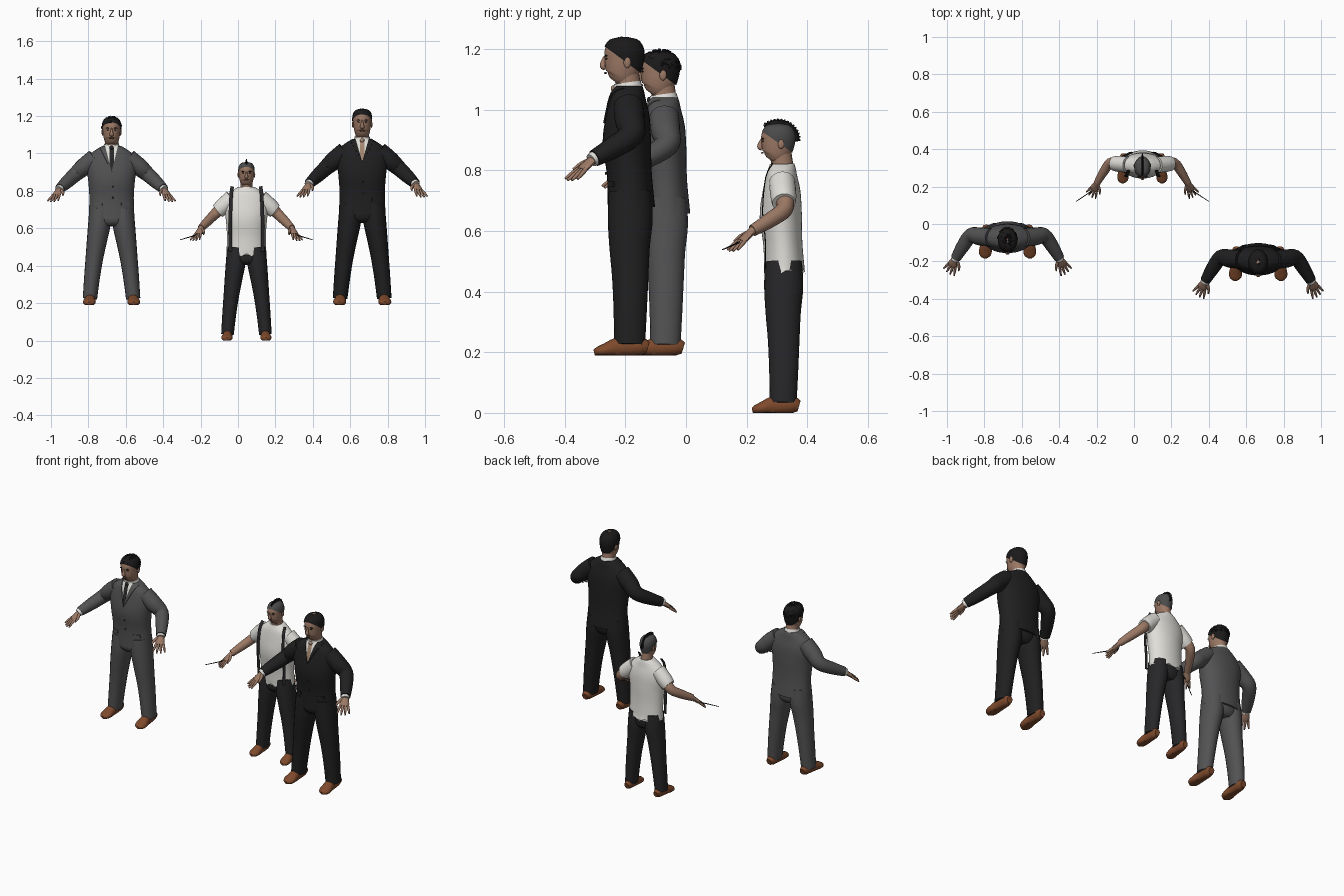
import bpy, bmesh, math, random
from mathutils import Vector, Matrix

if "Cube" in bpy.data.objects:
    bpy.data.objects.remove(bpy.data.objects["Cube"], do_unlink=True)
random.seed(4)
X, Y, Z = Vector((1, 0, 0)), Vector((0, 1, 0)), Vector((0, 0, 1))


def material(name, r, g, b):
    m = bpy.data.materials.new(name)
    m.use_nodes = True
    m.diffuse_color = (r, g, b, 1)
    node = m.node_tree.nodes["Principled BSDF"]
    node.inputs["Base Color"].default_value = (r, g, b, 1)
    node.inputs["Roughness"].default_value = 0.8
    return m


SKIN = material("skin", .33, .19, .13)
LIP = material("lip", .22, .1, .075)
WHITE = material("white_cotton", .74, .73, .69)
BLACK = material("black_cloth", .014, .014, .015)
GREY = material("grey_cloth", .085, .085, .088)
CHARCOAL = material("charcoal_cloth", .02, .02, .022)
HAIR = material("dark_hair", .011, .01, .01)
STUBBLE = material("shaved_scalp", .07, .07, .07)
LEATHER = material("brown_leather", .21, .068, .025)
TAN = material("tan_silk", .38, .25, .17)
fig = {}


def finish(name, bm, *mats, head=False):
    """Turn a bmesh into a shaded object placed with the current figure."""
    bmesh.ops.recalc_face_normals(bm, faces=bm.faces)
    me = bpy.data.meshes.new(name)
    bm.to_mesh(me)
    bm.free()
    for m in mats:
        me.materials.append(m)
    me.shade_smooth()
    me.set_sharp_from_angle(angle=math.radians(45))
    ob = bpy.data.objects.new(fig["name"] + "_" + name, me)
    bpy.context.collection.objects.link(ob)
    k = fig["head"] if head else 1
    sx, sy, sz = fig["scale"]
    ob.location = Vector(fig["at"]) + Z * (.9 * (1 - k) * sz)
    ob.scale = (sx, sy, sz * k)
    return ob


def smooth_rings(rings, n=4):
    """Catmull-Rom through rings of (x, y, z, radius_a, radius_b)."""
    p = [Vector(r) for r in rings]
    out = []
    for i in range(len(p) - 1):
        a, b, c, d = p[max(i - 1, 0)], p[i], p[i + 1], p[min(i + 2, len(p) - 1)]
        for t in (j / n for j in range(n)):
            out.append((b * 2 + (c - a) * t + (a * 2 - b * 5 + c * 4 - d) * t ** 2
                        + (b * 3 - a - c * 3 + d) * t ** 3) * .5)
    return out + [p[-1]]


def loft(rings, seg=20, ref=Y, power=1.0):
    """Closed tube of elliptical sections square to its path."""
    rings = smooth_rings(rings)
    mid = [Vector(r[:3]) for r in rings]
    bm, loops = bmesh.new(), []
    for i, r in enumerate(rings):
        t = (mid[min(i + 1, len(mid) - 1)] - mid[max(i - 1, 0)]).normalized()
        a = ref.cross(t).normalized()
        b = t.cross(a)
        loop = []
        for j in range(seg):
            c, s = math.cos(math.tau * j / seg), math.sin(math.tau * j / seg)
            c, s = (math.copysign(abs(v) ** power, v) for v in (c, s))
            loop.append(bm.verts.new(mid[i] + a * c * max(r[3], .001) + b * s * max(r[4], .001)))
        loops.append(loop)
    for lo, hi in zip(loops, loops[1:]):
        for j in range(seg):
            bm.faces.new((lo[j], lo[j - 1], hi[j - 1], hi[j]))
    bm.faces.new(loops[0])
    bm.faces.new(loops[-1])
    return bm


def upright(profile, grow=0.0):
    """Rings from (z, centre_y, half_width, half_depth)."""
    return [(0, y, z, a + grow, b + grow) for z, y, a, b in profile]


def cut(bm, co, normal, drop=False):
    bmesh.ops.bisect_plane(bm, geom=bm.verts[:] + bm.edges[:] + bm.faces[:],
                           plane_co=co, plane_no=normal, clear_inner=drop)


def blob(bm, co, size):
    bmesh.ops.create_uvsphere(bm, u_segments=12, v_segments=8, radius=1,
                              matrix=Matrix.Translation(co) @ Matrix.Diagonal((*size, 1)))


def spike(bm, co, direction, radius, length):
    rot = direction.to_track_quat('Z', 'Y').to_matrix().to_4x4()
    bmesh.ops.create_cone(bm, segments=6, radius1=radius, radius2=radius * .25, depth=length,
                          cap_ends=True, matrix=Matrix.Translation(co) @ rot)


TORSO = [(.485, .01, .125, .078), (.60, .003, .121, .074), (.70, -.005, .128, .08),
         (.78, -.002, .138, .073), (.835, -.002, .122, .062), (.868, 0, .085, .053),
         (.888, 0, .05, .046)]
SKULL = [(.899, -.04, .018, .026), (.906, -.035, .029, .038), (.92, -.027, .039, .05),
         (.945, -.02, .045, .058), (.975, -.016, .048, .063), (1.0, -.015, .049, .064),
         (1.025, -.015, .044, .056), (1.042, -.015, .031, .04), (1.049, -.015, .008, .01)]
ARM = [(.09, 0, .822, .05), (.15, .005, .772, .049), (.2, .01, .727, .041),
       (.245, -.05, .685, .036), (.282, -.112, .65, .028)]


def jacket(cloth, tie, v_low):
    bm = loft(upright(TORSO), 48, power=.93)
    rise = .89 - v_low
    widths = (.036, .07)
    for w in widths:
        for s in (-1, 1):
            cut(bm, (0, 0, v_low), (s * rise, 0, -w))
    for s in (-1, 1):
        cut(bm, (s * .012, 0, 0), X)
    lapels = []
    for f in bm.faces:
        c = f.calc_center_median()
        reach = (c.z - v_low) / rise
        if c.y < -.01 and reach > 0:
            if abs(c.x) < widths[0] * reach:
                f.material_index = 2 if abs(c.x) < .012 else 1
            elif abs(c.x) < widths[1] * reach:
                lapels.append(f)
    # raised lapels
    geom = bmesh.ops.extrude_face_region(bm, geom=lapels)["geom"]
    bmesh.ops.translate(bm, vec=(0, -.005, .001),
                        verts=[g for g in geom if isinstance(g, bmesh.types.BMVert)])
    finish("jacket", bm, cloth, WHITE, tie)
    finish("collar", loft(upright([(.868, 0, .048, .05), (.885, -.002, .045, .048),
                                   (.9, -.004, .04, .044)]), 24), WHITE)
    bm = bmesh.new()
    blob(bm, (0, -.05, .88), (.012, .008, .011))
    finish("tie_knot", bm, tie)
    bm = bmesh.new()
    for z in (.6, .66):
        blob(bm, (.006, -.074 if z < .65 else -.081, z), (.005, .004, .005))
    finish("jacket_buttons", bm, CHARCOAL)
    # pocket flaps
    bm = bmesh.new()
    for s in (-1, 1):
        turn = Matrix.Rotation(s * .42, 4, 'Z')
        bmesh.ops.create_cube(bm, size=1, matrix=Matrix.Translation((s * .072, -.056, .565)) @ turn
                              @ Matrix.Diagonal((.045, .008, .016, 1)))
    finish("pocket_flaps", bm, cloth)


def hand(side, s):
    wrist = Vector((s * .282, -.112, .65))
    d = Vector((s * .045, -.09, -.08)).normalized()
    w = Vector((-s * .85, -.42, .15))
    w = (w - d * w.dot(d)).normalized()
    n = d.cross(w)

    def limb(name, pts):
        finish(side + "_" + name, loft([(*p, a, b) for p, a, b in pts], 10, ref=n), SKIN)
    limb("palm", [(wrist - d * .015, .018, .017), (wrist + d * .012, .02, .014),
                  (wrist + d * .045, .027, .012), (wrist + d * .062, .024, .009)])
    for i, length in enumerate((.05, .06, .064, .058)):
        off = (i - 1.5) * .0135
        root = wrist + d * .055 + w * off
        tip = root + d * length + w * off * .7
        limb(f"finger_{i + 1}", [(root, .0075, .0075), ((root + tip) / 2, .007, .007), (tip, .004, .004)])
    root = wrist + d * .015 + w * .014
    limb("thumb", [(root, .01, .009), (root + d * .025 + w * .022, .008, .008),
                   (root + d * .052 + w * .032, .004, .004)])


def head(style):
    finish("neck", loft(upright([(.85, .004, .042, .044), (.89, 0, .037, .041),
                                 (.935, -.008, .037, .042)])), SKIN)
    finish("head", loft(upright(SKULL), 32), SKIN, head=True)
    bm = loft([(0, -.074, .985, .005, .007), (0, -.082, .968, .007, .009),
               (0, -.084, .953, .012, .01), (0, -.076, .946, .009, .006)], 12)
    finish("nose", bm, SKIN, head=True)
    ears, eyes, brows, mouth = (bmesh.new() for _ in range(4))
    for s in (-1, 1):
        blob(ears, (s * .049, -.004, .966), (.006, .012, .019))
        blob(eyes, (s * .019, -.072, .978), (.007, .004, .003))
        blob(brows, (s * .02, -.073, .988), (.012, .005, .0028))
    blob(mouth, (0, -.075, .931), (.015, .005, .0035))
    for name, bm, mat in (("ears", ears, SKIN), ("eyes", eyes, HAIR),
                          ("eyebrows", brows, HAIR), ("mouth", mouth, LIP)):
        finish(name, bm, mat, head=True)
    # hair shell, trimmed along the hairline
    bm = loft(upright(SKULL, .002 if style == "mohawk" else .0045), 32)
    cut(bm, (0, -.085, 1.024), (0, .1, .135), drop=True)
    finish("hair", bm, STUBBLE if style == "mohawk" else HAIR, head=True)
    centre, radii = Vector((0, -.015, .985)), Vector((.047, .063, .062))
    bm = bmesh.new()
    if style == "mohawk":
        for i in range(30):
            a = math.radians(48 + i * 4.6)
            d = Vector((0, -math.cos(a), math.sin(a)))
            spike(bm, centre + d * .068, d, .011, .026 + .008 * (i % 2))
    else:
        count, size = (110, .022) if style == "messy" else (60, .009)
        while count:
            d = Vector([random.gauss(0, 1) for _ in range(3)]).normalized()
            if d.z > .5 + .0 * d.y or (d.y > .1 and d.z > 0):
                spike(bm, centre + d * radii, d + X * random.uniform(-.4, .4), .013, size)
                count -= 1
    finish("hair_tufts", bm, HAIR, head=True)


def legs(cloth):
    finish("hips", loft(upright([(.44, .005, .07, .05), (.47, .006, .112, .07),
                                 (.56, .005, .118, .072)]), 28), cloth)
    for side, s in (("left", 1), ("right", -1)):
        finish(side + "_trouser_leg", loft(
            [(s * .06, .005, .54, .06, .07), (s * .067, .006, .45, .061, .074),
             (s * .08, .004, .36, .055, .067), (s * .094, .006, .26, .048, .06),
             (s * .107, .006, .15, .043, .055), (s * .118, .004, .035, .039, .051)]), cloth)
        # shoe with a flat sole
        bm = loft([(s * .116, .064, .024, .018, .02), (s * .116, .035, .03, .028, .032),
                   (s * .118, -.03, .026, .029, .034), (s * .121, -.075, .017, .035, .023),
                   (s * .122, -.1, .012, .028, .016), (s * .122, -.113, .009, .01, .009)], 16, ref=Z)
        for v in bm.verts:
            v.co.z = max(v.co.z, 0)
        finish(side + "_shoe", bm, LEATHER)


def arms(cloth, bare):
    for side, s in (("left", 1), ("right", -1)):
        path = [(s * x, y, z, r, r) for x, y, z, r in ARM]
        if bare:
            finish(side + "_arm", loft([(*p[:3], p[3] * .76, p[4] * .76) for p in path]), SKIN)
            finish(side + "_short_sleeve", loft(path[:2] + [(s * .178, .007, .748, .044, .044)]), cloth)
            # thin blade held across the palm
            finish(side + "_blade", loft([(s * .273, -.134, .62, .004, .004),
                                          (s * .413, -.226, .582, .002, .002)], 8), CHARCOAL)
        else:
            finish(side + "_sleeve", loft(path), cloth)
            finish(side + "_cuff", loft([(s * .276, -.104, .656, .024, .024),
                                         (s * .287, -.122, .643, .023, .023)]), WHITE)
        hand(side, s)


def undershirt():
    bm = loft(upright(TORSO), 48)
    for v in bm.verts:
        if v.co.z < .5:
            v.co.z += .016 + .009 * math.sin(7 * math.atan2(v.co.y, v.co.x))
    finish("undershirt", bm, WHITE)
    # flat braces hanging down the front
    for side, s in (("left", 1), ("right", -1)):
        finish(side + "_brace", loft(
            [(s * .088, -.035, .89, .011, .002), (s * .095, -.062, .84, .011, .002),
             (s * .1, -.074, .72, .011, .002), (s * .102, -.064, .62, .011, .002),
             (s * .1, -.064, .515, .011, .002)], 8), CHARCOAL)


PEOPLE = [
    dict(name="grey_suit_man", at=(-.676, -.072, .19), scale=(.98, .98, .957), head=1,
         cloth=GREY, tie=CHARCOAL, v_low=.745, hair="messy"),
    dict(name="black_suit_man", at=(.664, -.19, .19), scale=(1, 1, 1), head=1,
         cloth=BLACK, tie=TAN, v_low=.765, hair="neat"),
    dict(name="shirt_man", at=(.045, .317, 0), scale=(.86, .87, .925), head=.88,
         cloth=None, hair="mohawk"),
]
for fig in PEOPLE:
    suit = fig["cloth"]
    legs(suit or CHARCOAL)
    if suit:
        jacket(suit, fig["tie"], fig["v_low"])
    else:
        undershirt()
    arms(suit or WHITE, bare=not suit)
    head(fig["hair"])
